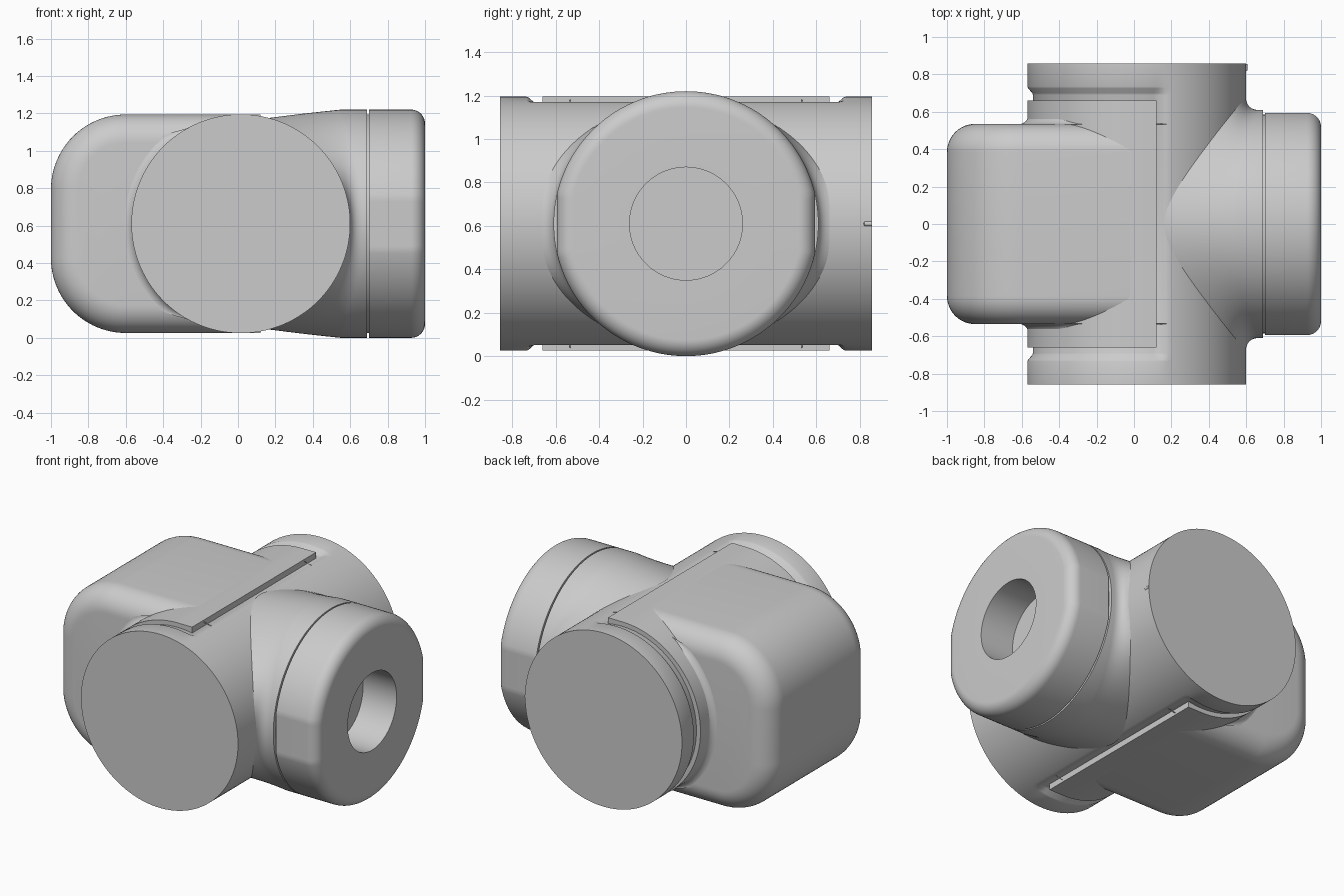
import bpy, bmesh
from math import sin, cos, pi, sqrt

if "Cube" in bpy.data.objects:
    bpy.data.objects.remove(bpy.data.objects["Cube"])

CX, CZ, R = 0.015, 0.61, 0.585      # axis and radius of the main barrel
N = 192
ANG = [2 * pi * i / N for i in range(N)]


def loft(name, rings, cap_start=True, cap_end=True):
    """Skin a list of closed rings with equal point counts."""
    bm = bmesh.new()
    vr = [[bm.verts.new(p) for p in ring] for ring in rings]
    n = len(vr[0])
    for a, b in zip(vr, vr[1:]):
        for i in range(n):
            j = (i + 1) % n
            bm.faces.new((a[i], a[j], b[j], b[i]))
    if cap_start:
        bm.faces.new(vr[0][::-1])
    if cap_end:
        bm.faces.new(vr[-1])
    bmesh.ops.recalc_face_normals(bm, faces=bm.faces)
    me = bpy.data.meshes.new(name)
    bm.to_mesh(me)
    bm.free()
    ob = bpy.data.objects.new(name, me)
    bpy.context.collection.objects.link(ob)
    bpy.ops.object.select_all(action='DESELECT')
    bpy.context.view_layer.objects.active = ob
    ob.select_set(True)
    bpy.ops.object.shade_smooth_by_angle(angle=0.5)
    return ob


def smooth(t):
    t = min(1, max(0, t))
    return t * t * (3 - 2 * t)


# Main barrel along y, sunk around the collar to leave a groove
def barrel_ring(y, depth):
    pts = []
    for a in ANG:
        x = CX + R * cos(a)
        r = R - depth * smooth((0.185 - x) / 0.06)
        pts.append((CX + r * cos(a), y, CZ + r * sin(a)))
    return pts


half = [(0.857, 0), (0.735, 0), (0.725, 0.004), (0.70, 0.026), (0.69, 0.03)]
loft("barrel", [barrel_ring(-y, d) for y, d in half] +
     [barrel_ring(y, d) for y, d in reversed(half)])

# Collar: left half of the barrel section with flat tangents on top and bottom
section = [(CX + R * cos(pi / 2 + pi * i / 96), CZ + R * sin(pi / 2 + pi * i / 96)) for i in range(97)]
section += [(0.12, CZ - R), (0.12, CZ + R)]
loft("collar", [[(x, y, z) for x, z in section] for y in (-0.66, 0.66)])


# Rounded block with softened side edges
def block_ring(y, o):
    h, r, left = R - 0.001 - o, 0.4 - o, -1 + o
    pts = [(0.1, y, CZ + h)]
    for s, start in ((1, pi / 2), (-1, pi)):
        for i in range(25):
            a = start + pi / 2 * i / 24
            pts.append((left + r + r * cos(a), y, CZ + s * (h - r) + r * sin(a)))
    pts.append((0.1, y, CZ - h))
    return pts


B = 0.15
steps = [pi / 2 * i / 12 for i in range(13)]
edge = [(0.535 - B + B * cos(t), B * (1 - sin(t))) for t in steps]
loft("block", [block_ring(-y, o) for y, o in edge] +
     [block_ring(y, o) for y, o in reversed(edge)])

# Concave fillets between block sides and collar
for side, tag in ((-1, "front"), (1, "back")):
    rings = []
    for k in range(9):
        t = pi / 2 * k / 8
        ring = []
        for a in ANG:
            f = 0.004 + 0.048 * smooth((-cos(a) - 0.45) / 0.3)
            r = R - 0.006 + f * (1 - cos(t)) * 1.1
            ring.append((CX + r * cos(a), side * (0.533 + f * (1 - sin(t))), CZ + r * sin(a)))
        rings.append(ring)
    loft("fillet_" + tag, rings, False, False)


# Flared neck growing out of the barrel along +x
def neck_ring(t):
    pts = []
    for a in ANG:
        c, s = cos(a), sin(a)
        z0 = 0.565 * s
        x0 = CX + sqrt(R * R - z0 * z0)
        q = s * s
        p0 = (x0 - 0.004, 0.69 * c, z0)
        p1 = (x0 + 0.2 * q, 0.607 * c, (0.607 - 0.015 * q) * s)
        p2 = (0.67 - 0.12 * q, 0.61 * c, 0.61 * s)
        x, y, z = [(1 - t) ** 2 * u + 2 * t * (1 - t) * v + t * t * w
                   for u, v, w in zip(p0, p1, p2)]
        pts.append((x, y, CZ + z))
    return pts


neck = [neck_ring(i / 16) for i in range(17)]
neck.append([(0.69, 0.61 * cos(a), CZ + 0.61 * sin(a)) for a in ANG])
loft("neck", neck, cap_start=False)

# End cap with rounded rim, side flats and blind hole
prof = [(0.6, 0.585, 0), (0.70, 0.585, 0), (0.70, 0.61, 1)]
prof += [(0.925 + 0.075 * sin(t), 0.535 + 0.075 * cos(t), 1) for t in steps]
prof += [(1.0, 0.26, 0), (0.75, 0.26, 0)]
rings = []
for x, r, flat in prof:
    lim = r - 0.016 * flat
    rings.append([(x, max(-lim, min(lim, r * cos(a))), CZ + r * sin(a)) for a in ANG])
loft("end_cap", rings)

# Tiny alignment pin on the barrel
pin = [(0.002, 0.815), (0.012, 0.822), (0.012, 0.855)]
loft("alignment_pin", [[(CX + R - 0.006 + r * cos(a), y, CZ + r * sin(a)) for a in ANG[::12]]
                       for r, y in pin])
